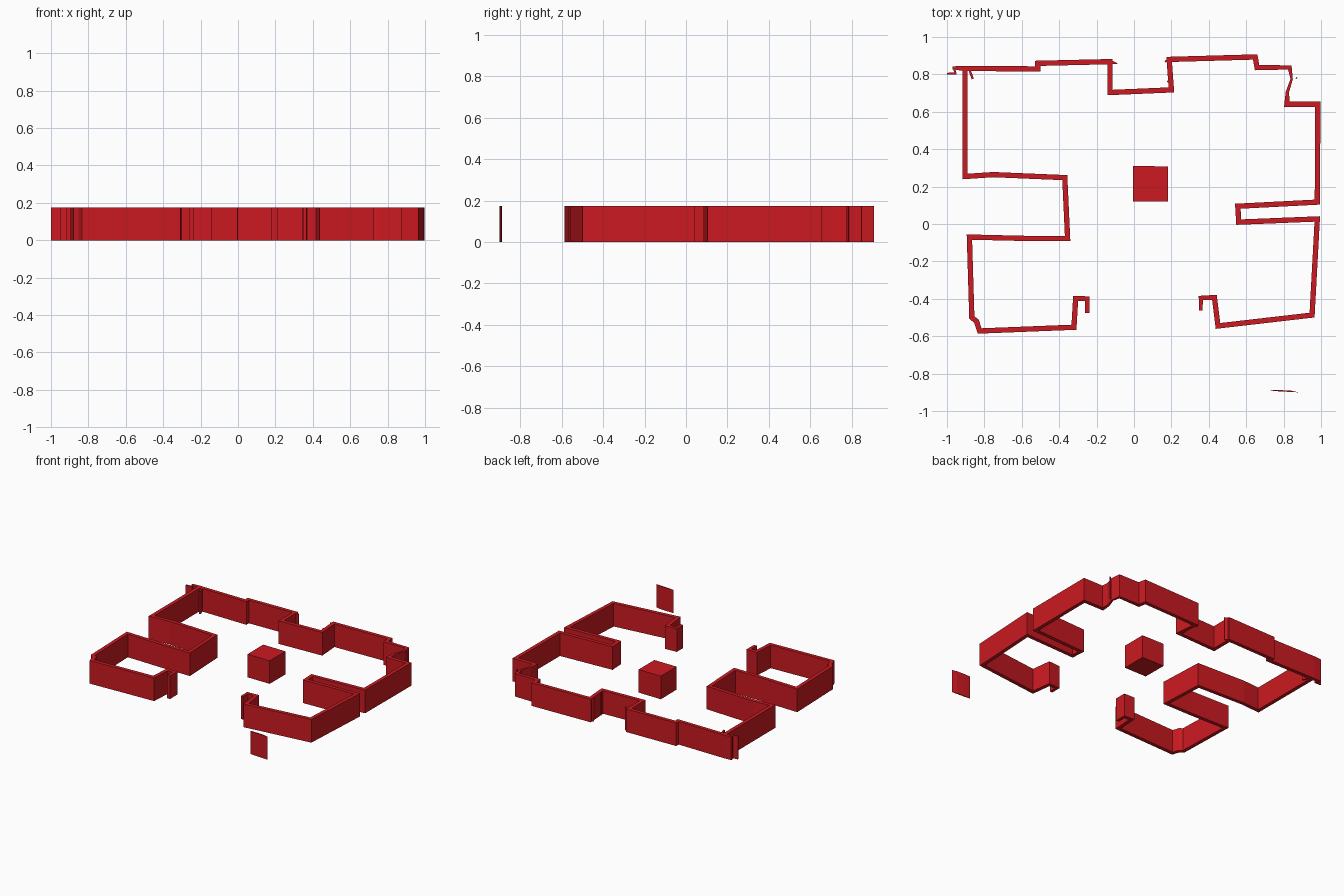
import bpy, bmesh
from mathutils import Vector

if "Cube" in bpy.data.objects:
    bpy.data.objects.remove(bpy.data.objects["Cube"])

H = 0.175   # wall height
T = 0.028   # usual wall thickness

red = bpy.data.materials.new("red")
red.diffuse_color = (0.60, 0.01, 0.015, 1)
red.use_nodes = True
red.node_tree.nodes["Principled BSDF"].inputs["Base Color"].default_value = red.diffuse_color


def finish(name, bm):
    bmesh.ops.recalc_face_normals(bm, faces=bm.faces)
    me = bpy.data.meshes.new(name)
    bm.to_mesh(me)
    bm.free()
    me.materials.append(red)
    ob = bpy.data.objects.new(name, me)
    bpy.context.collection.objects.link(ob)
    return ob


def wall(name, path):
    """Mitred wall along a plan path; a point may carry its own thickness."""
    pts = [Vector(p[:2]) for p in path]
    bm = bmesh.new()
    rings = []
    for i, p in enumerate(pts):
        w = path[i][2] if len(path[i]) > 2 else T
        dirs = []
        if i > 0:
            dirs.append((p - pts[i - 1]).normalized())
        if i < len(pts) - 1:
            dirs.append((pts[i + 1] - p).normalized())
        normals = [Vector((-d.y, d.x)) for d in dirs]
        m = sum(normals, Vector((0, 0))).normalized()
        off = m * (w / 2 / max(m.dot(normals[0]), 0.4))
        a, b = p + off, p - off
        rings.append([bm.verts.new((*q, z)) for q, z in
                      ((a, 0), (b, 0), (b, H), (a, H))])
    for r, s in zip(rings, rings[1:]):
        for k in range(4):
            bm.faces.new((r[k], r[(k + 1) % 4], s[(k + 1) % 4], s[k]))
    bm.faces.new(rings[0])
    bm.faces.new(rings[-1])
    return finish(name, bm)


def prism(name, outline):
    bm = bmesh.new()
    face = bm.faces.new([bm.verts.new((x, y, 0)) for x, y in outline])
    ext = bmesh.ops.extrude_face_region(bm, geom=[face], use_keep_orig=True)
    verts = [g for g in ext["geom"] if isinstance(g, bmesh.types.BMVert)]
    bmesh.ops.translate(bm, verts=verts, vec=(0, 0, H))
    return finish(name, bm)


# Back wall and right side, ending at the right door jamb
wall("back_and_right_wall", [
    (-0.97, 0.835, 0.015), (-0.91, 0.832), (-0.515, 0.829), (-0.515, 0.859),
    (-0.128, 0.868), (-0.128, 0.703), (0.2, 0.717), (0.188, 0.88),
    (0.648, 0.893), (0.658, 0.836), (0.833, 0.837, 0.022),
    (0.843, 0.775, 0.012), (0.82, 0.705, 0.018), (0.817, 0.64),
    (0.983, 0.64), (0.98, 0.117), (0.555, 0.095), (0.56, 0.01),
    (0.98, 0.027), (0.952, -0.487), (0.449, -0.545), (0.43, -0.393),
    (0.357, -0.395, 0.022), (0.357, -0.462, 0.02)])

# Left side, ending at the left door jamb
wall("left_wall", [
    (-0.904, 0.82), (-0.903, 0.254), (-0.753, 0.264), (-0.37, 0.248),
    (-0.355, -0.077), (-0.58, -0.077), (-0.88, -0.07), (-0.867, -0.5),
    (-0.842, -0.52), (-0.825, -0.572), (-0.321, -0.552), (-0.312, -0.398),
    (-0.25, -0.399, 0.024), (-0.25, -0.475, 0.024)])

# Ragged spurs on the back wall
wall("corner_spur", [(-1.0, 0.803, 0.01), (-0.955, 0.805, 0.012), (-0.962, 0.835, 0.01)])
wall("inner_spur", [(-0.878, 0.82, 0.012), (-0.862, 0.775, 0.012)])
wall("alcove_left_tip", [(-0.13, 0.868, 0.022), (-0.09, 0.857, 0.006)])
wall("alcove_right_tip", [(0.195, 0.88, 0.02), (0.165, 0.868, 0.008)])
wall("alcove_spur", [(0.178, 0.765, 0.006), (0.2, 0.74, 0.012)])
wall("loose_chip", [(0.865, 0.778, 0.006), (0.872, 0.784, 0.006)])

# Central column and detached sliver in front
prism("central_block", [(-0.006, 0.31), (-0.004, 0.12), (0.182, 0.12), (0.182, 0.308)])
prism("front_sliver", [(0.725, -0.888), (0.75, -0.893), (0.8, -0.896),
                       (0.878, -0.9), (0.84, -0.891), (0.78, -0.888)])
